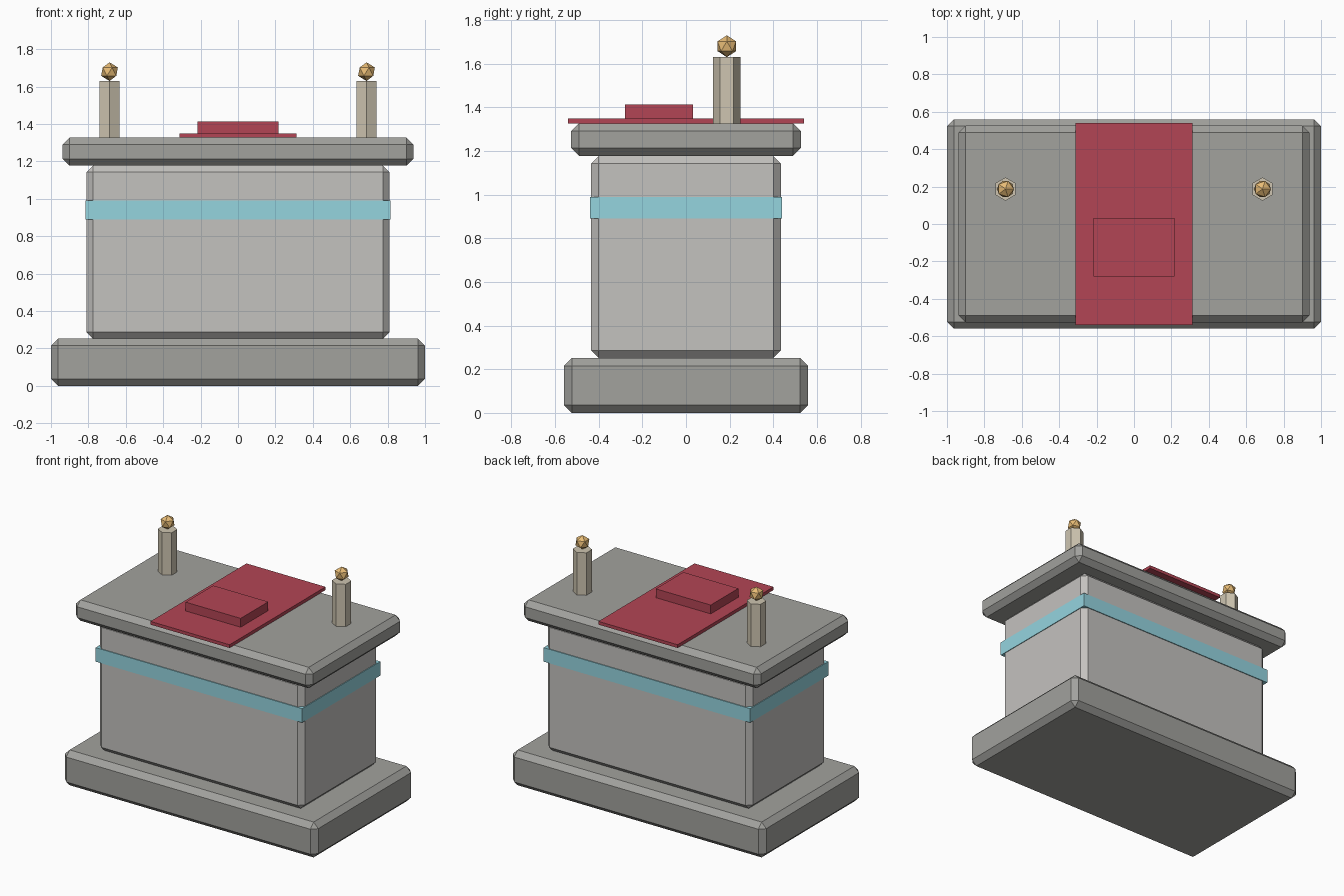
import bpy, bmesh
from mathutils import Matrix

if "Cube" in bpy.data.objects:
    bpy.data.objects.remove(bpy.data.objects["Cube"])


def material(name, rgb):
    m = bpy.data.materials.new(name)
    m.diffuse_color = (*rgb, 1)
    m.use_nodes = True
    m.node_tree.nodes["Principled BSDF"].inputs["Base Color"].default_value = m.diffuse_color
    return m


stone = material("dark_stone", (0.36, 0.36, 0.34))
pale = material("pale_stone", (0.55, 0.54, 0.52))
red = material("red_cloth", (0.45, 0.06, 0.09))
blue = material("blue_band", (0.30, 0.66, 0.74))
wax = material("wax", (0.62, 0.56, 0.44))
gold = material("gold", (0.80, 0.50, 0.18))


def finish(name, bm, mat):
    me = bpy.data.meshes.new(name)
    bm.to_mesh(me)
    bm.free()
    me.materials.append(mat)
    ob = bpy.data.objects.new(name, me)
    bpy.context.collection.objects.link(ob)
    return ob


def box(name, hx, y0, y1, z0, z1, mat, bevel=0):
    bm = bmesh.new()
    bmesh.ops.create_cube(bm, size=1, matrix=Matrix.Translation((0, (y0 + y1) / 2, (z0 + z1) / 2))
                          @ Matrix.Diagonal((2 * hx, y1 - y0, z1 - z0, 1)))
    ob = finish(name, bm, mat)
    if bevel:
        mod = ob.modifiers.new("chamfer", 'BEVEL')
        mod.width = bevel
        mod.segments = 1
    return ob


# Stone blocks
box("base", 1.0, -0.56, 0.56, 0, 0.252, stone, 0.037)
box("body", 0.81, -0.435, 0.435, 0.252, 1.178, pale, 0.035)
box("top_slab", 0.937, -0.526, 0.526, 1.178, 1.327, stone, 0.036)

# Trim band, cloth and book
box("band", 0.815, -0.441, 0.441, 0.89, 0.99, blue)
box("cloth", 0.312, -0.541, 0.541, 1.327, 1.35, red)
box("book", 0.217, -0.28, 0.031, 1.35, 1.413, red)

# Candles with faceted flames
for side, x in (("left", -0.687), ("right", 0.687)):
    bm = bmesh.new()
    bmesh.ops.create_cone(bm, cap_ends=True, segments=6, radius1=0.0625, radius2=0.0625,
                          depth=0.303, matrix=Matrix.Translation((x, 0.187, 1.4785)))
    ys = max(v.co.y for v in bm.verts) - 0.187
    if ys < 0.06:  # keep hexagon corners on the y axis
        bmesh.ops.rotate(bm, verts=bm.verts, cent=(x, 0.187, 0), matrix=Matrix.Rotation(0.5235988, 3, 'Z'))
    finish(side + "_candle", bm, wax)
    bm = bmesh.new()
    bmesh.ops.create_icosphere(bm, subdivisions=1, radius=0.05,
                               matrix=Matrix.Translation((x, 0.187, 1.68)))
    finish(side + "_flame", bm, gold)
